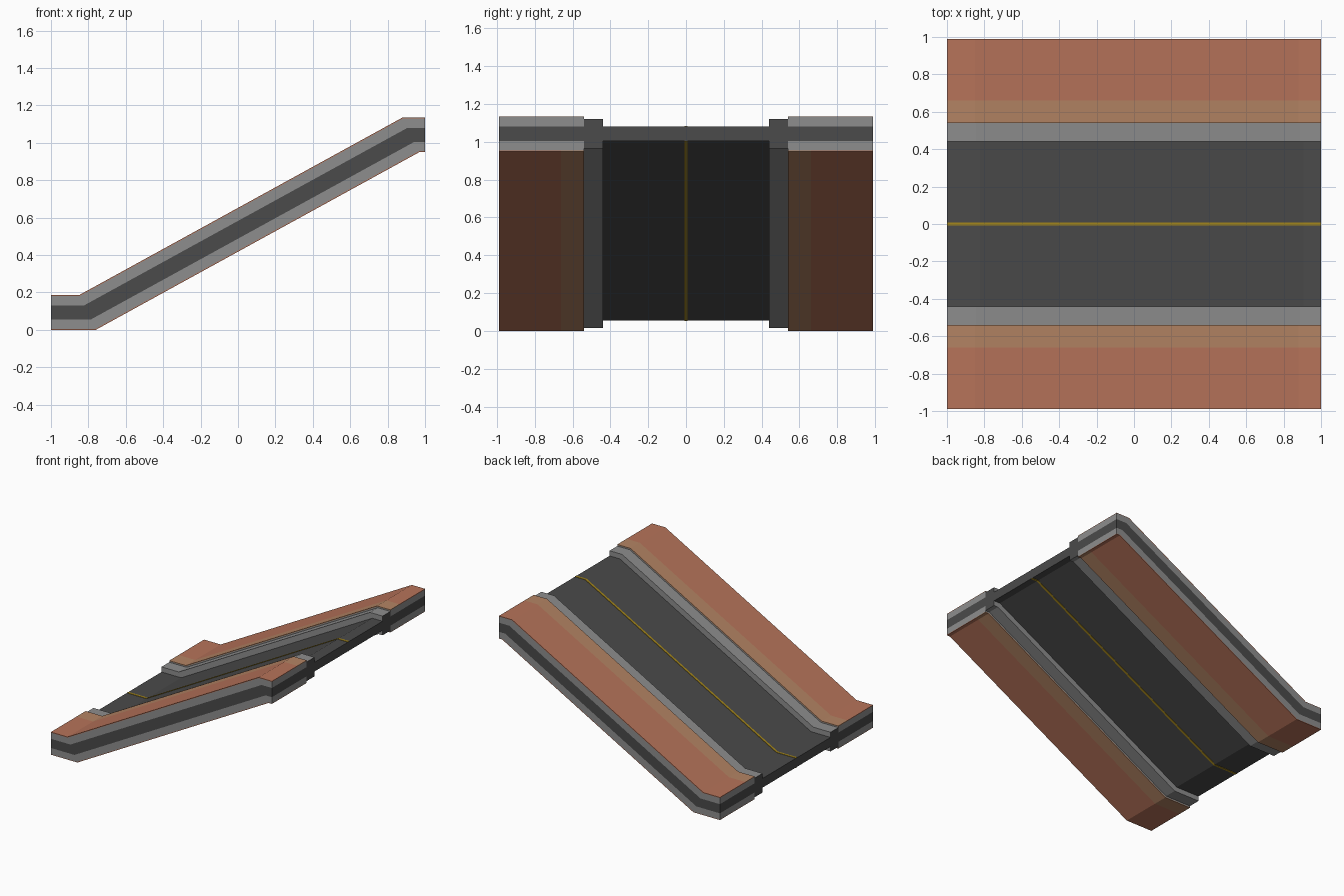
import bpy, bmesh

if "Cube" in bpy.data.objects:
    bpy.data.objects.remove(bpy.data.objects["Cube"])

RISE = 0.95      # height gained along the ramp
HEIGHT = 0.185   # overall thickness of the level ends


def material(name, rgb):
    m = bpy.data.materials.new(name)
    m.use_nodes = True
    m.diffuse_color = (*rgb, 1)
    bsdf = m.node_tree.nodes["Principled BSDF"]
    bsdf.inputs["Base Color"].default_value = (*rgb, 1)
    bsdf.inputs["Roughness"].default_value = 0.9
    return m


asphalt = material("asphalt grey", (0.069, 0.069, 0.069))
concrete = material("concrete grey", (0.27, 0.27, 0.27))
brick = material("brick red", (0.474, 0.174, 0.102))
tan = material("tan brick", (0.456, 0.231, 0.127))
yellow = material("line yellow", (0.376, 0.243, 0.012))


def stations(z):
    """Points of the ramp line at height z of the cross-section."""
    shift = 0.09 * z / HEIGHT
    return [(-1, z), (-0.76 - shift, z), (0.97 - shift, z + RISE), (1, z + RISE)]


def sweep(name, ys, zs, mats, rule, mirror=False):
    """Sweep a rectangle, cut at ys and zs, along the ramp; colour by rule."""
    bm = bmesh.new()
    grid = {}

    def vert(i, y, z):
        if (i, y, z) not in grid:
            x, height = stations(z)[i]
            grid[i, y, z] = bm.verts.new((x, y, height))
        return grid[i, y, z]

    def face(corners, side):
        f = bm.faces.new([vert(*c) for c in corners])
        y = sum(c[1] for c in corners) / 4
        z = sum(c[2] for c in corners) / 4
        f.material_index = mats.index(rule(side, y, z))

    y_spans, z_spans = list(zip(ys, ys[1:])), list(zip(zs, zs[1:]))
    for i in range(3):
        for a, b in y_spans:
            for z in (zs[0], zs[-1]):
                face([(i, a, z), (i + 1, a, z), (i + 1, b, z), (i, b, z)], "flat")
        for a, b in z_spans:
            for y in (ys[0], ys[-1]):
                face([(i, y, a), (i + 1, y, a), (i + 1, y, b), (i, y, b)], "side")
    for i in (0, 3):
        for a, b in y_spans:
            for c, d in z_spans:
                face([(i, a, c), (i, b, c), (i, b, d), (i, a, d)], "end")
    bmesh.ops.recalc_face_normals(bm, faces=bm.faces)
    mesh = bpy.data.meshes.new(name)
    bm.to_mesh(mesh)
    bm.free()
    for m in mats:
        mesh.materials.append(m)
    obj = bpy.data.objects.new(name, mesh)
    bpy.context.collection.objects.link(obj)
    if mirror:
        mod = obj.modifiers.new("Mirror", "MIRROR")
        mod.use_axis = (False, True, False)
    return obj


def sidewalk_colour(side, y, z):
    if side == "flat" or z < 0.005 or z > 0.18:
        return tan if y < 0.66 else brick
    return asphalt if 0.055 < z < 0.13 else concrete


def curb_colour(side, y, z):
    return asphalt if side == "end" else concrete


# Road deck between the curbs
sweep("road_deck", [-0.44, 0.44], [0.055, 0.13], [asphalt], lambda *a: asphalt)

# Thin centre line above and below the deck
for name, low in (("centre_line_top", 0.13), ("centre_line_bottom", 0.052)):
    sweep(name, [-0.009, 0.009], [low, low + 0.003], [yellow], lambda *a: yellow)

# Curbs on both sides
sweep("curbs", [0.44, 0.54], [0.015, 0.172], [concrete, asphalt], curb_colour, True)

# Sidewalks with brick paving, a tan inner strip and a dark band on the sides
sweep("sidewalks", [0.54, 0.66, 0.99], [0, 0.005, 0.055, 0.13, 0.18, HEIGHT],
      [concrete, asphalt, brick, tan], sidewalk_colour, True)
